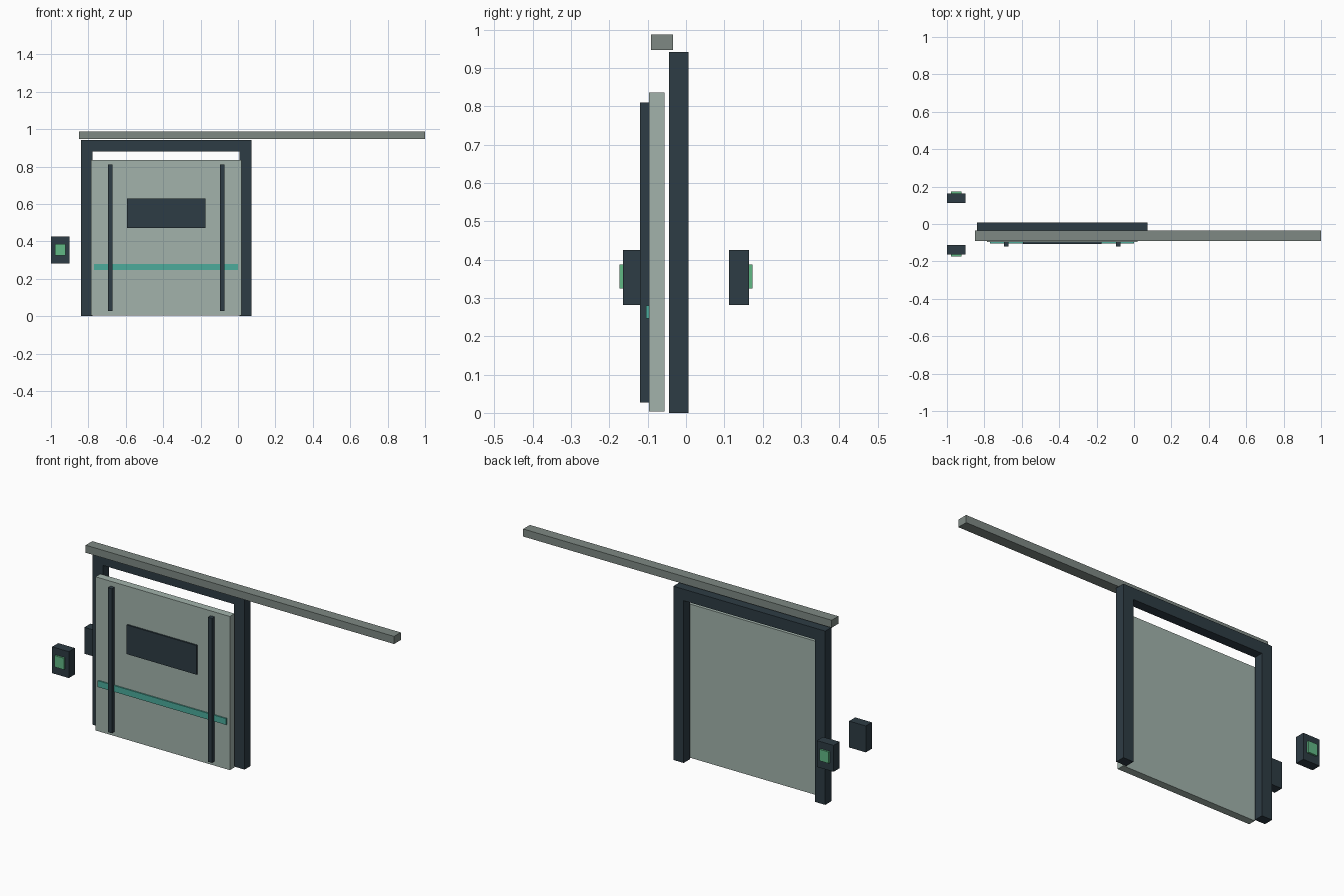
import bpy, bmesh

if "Cube" in bpy.data.objects:
    bpy.data.objects.remove(bpy.data.objects["Cube"])


def material(name, rgb):
    m = bpy.data.materials.new(name)
    m.diffuse_color = (*rgb, 1)
    m.use_nodes = True
    m.node_tree.nodes["Principled BSDF"].inputs["Base Color"].default_value = m.diffuse_color
    return m


DARK = material("dark_slate", (0.027, 0.045, 0.058))
PANEL = material("pale_panel", (0.36, 0.45, 0.41))
RAIL = material("rail_grey", (0.21, 0.25, 0.23))
TEAL = material("teal", (0.072, 0.41, 0.33))
GREEN = material("green", (0.12, 0.48, 0.235))


def extrude_y(name, outline, y0, y1, mat):
    """Extrude an x/z outline from y0 to y1."""
    bm = bmesh.new()
    face = bm.faces.new([bm.verts.new((x, y0, z)) for x, z in outline])
    ext = bmesh.ops.extrude_face_region(bm, geom=[face])
    verts = [v for v in ext["geom"] if isinstance(v, bmesh.types.BMVert)]
    bmesh.ops.translate(bm, vec=(0, y1 - y0, 0), verts=verts)
    bmesh.ops.recalc_face_normals(bm, faces=bm.faces)
    mesh = bpy.data.meshes.new(name)
    bm.to_mesh(mesh)
    bm.free()
    mesh.materials.append(mat)
    ob = bpy.data.objects.new(name, mesh)
    bpy.context.collection.objects.link(ob)
    return ob


def box(name, x, y, z, mat):
    outline = [(x[0], z[0]), (x[1], z[0]), (x[1], z[1]), (x[0], z[1])]
    return extrude_y(name, outline, *sorted(y), mat)


# Door frame: two posts and a lintel as one U profile
extrude_y("door_frame", [(-0.84, 0), (-0.778, 0), (-0.778, 0.88), (0.009, 0.88),
                         (0.009, 0), (0.071, 0), (0.071, 0.942), (-0.84, 0.942)],
          -0.045, 0.007, DARK)

# Overhead sliding rail
box("slide_rail", (-0.85, 1.0), (-0.091, -0.034), (0.947, 0.988), RAIL)

# Sliding panel with window and teal stripe
box("door_panel", (-0.787, 0.019), (-0.097, -0.056), (0.003, 0.836), PANEL)
box("window", (-0.594, -0.174), (-0.106, -0.095), (0.472, 0.63), DARK)
box("stripe", (-0.769, 0.001), (-0.104, -0.095), (0.246, 0.28), TEAL)

# Vertical stiffening bars
for side, x in (("left", -0.684), ("right", -0.084)):
    box(f"{side}_bar", (x - 0.012, x + 0.012), (-0.12, -0.097), (0.027, 0.81), DARK)

# Wall switches on both sides of the doorway
for side, s in (("front", -1), ("back", 1)):
    box(f"{side}_switch_box", (-1.0, -0.9), (s * 0.112, s * 0.164), (0.282, 0.425), DARK)
    box(f"{side}_switch_button", (-0.978, -0.923), (s * 0.16, s * 0.174), (0.325, 0.387), GREEN)
